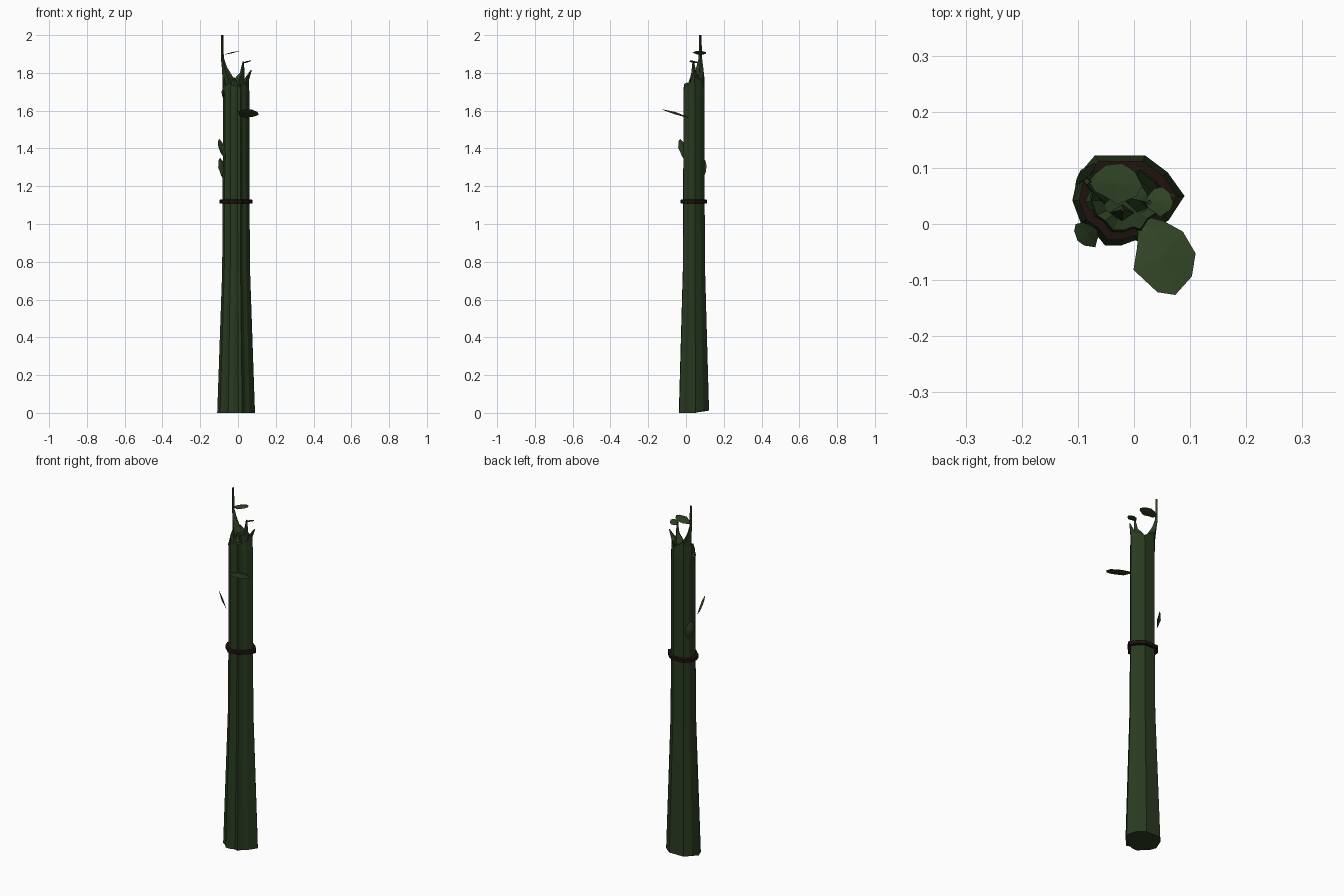
import bpy, bmesh, math
from mathutils import Vector


def material(name, rgb):
    m = bpy.data.materials.new(name)
    m.diffuse_color = (*rgb, 1)
    return m


BARK = material("bark_green", (0.022, 0.043, 0.014))
LEAF = material("leaf_green", (0.028, 0.055, 0.018))
BAND = material("band_brown", (0.014, 0.006, 0.005))


def finish(name, bm, mat):
    bmesh.ops.recalc_face_normals(bm, faces=bm.faces[:])
    me = bpy.data.meshes.new(name)
    bm.to_mesh(me)
    bm.free()
    me.materials.append(mat)
    ob = bpy.data.objects.new(name, me)
    bpy.context.collection.objects.link(ob)
    return ob


def loft(name, rings, mat, closed=False):
    bm = bmesh.new()
    vs = [[bm.verts.new(p) for p in r] for r in rings]
    n = len(rings[0])
    pairs = list(zip(vs, vs[1:])) + ([(vs[-1], vs[0])] if closed else [])
    for a, b in pairs:
        for i in range(n):
            j = (i + 1) % n
            bm.faces.new((a[i], a[j], b[j], b[i]))
    if not closed:
        bm.faces.new(vs[0])
        bm.faces.new(vs[-1])
    return finish(name, bm, mat)


# Trunk outline at the base, relative to its axis, with grooves on the front
CX, CY = -0.01, 0.042
OUTLINE = [(0.10, 0.008), (0.072, -0.035), (0.05, -0.05), (0.032, -0.078),
           (0.012, -0.071), (-0.012, -0.08), (-0.042, -0.08), (-0.062, -0.055),
           (-0.085, -0.04), (-0.10, 0.0), (-0.09, 0.045), (-0.06, 0.08),
           (0.03, 0.08), (0.07, 0.05)]


def section(z, s, heights=None):
    return [(CX + x * s, CY + y * s, heights[i] if heights else z)
            for i, (x, y) in enumerate(OUTLINE)]


# Trunk: flared base, straight upper part, broken rim and hollow top
foot = [0.012 if y > 0.04 else 0.0 for x, y in OUTLINE]
rim = [1.76, 1.75, 1.74, 1.73, 1.73, 1.73, 1.74, 1.75, 1.73, 1.75, 1.80, 1.79,
       1.75, 1.77]
loft("trunk", [section(0, 1, foot), section(0.75, 0.74), section(1.12, 0.71),
               section(1.70, 0.70), section(0, 0.66, rim),
               section(1.73, 0.45)], BARK)

# Band around the trunk
loft("band", [section(1.108, 0.70), section(1.110, 0.88),
              section(1.128, 0.88), section(1.130, 0.70)], BAND, closed=True)


# Splinters: tapering four-sided shards, stations are x, y, z, half width, half depth
def splinter(name, stations):
    rings = [[(x + w, y, z), (x, y + d, z), (x - w, y, z), (x, y - d, z)]
             for x, y, z, w, d in stations]
    loft(name, rings, BARK)


splinter("tall_splinter", [(-0.053, 0.065, 1.70, 0.03, 0.032), (-0.052, 0.068, 1.77, 0.03, 0.03),
                           (-0.072, 0.073, 1.83, 0.014, 0.018),
                           (-0.083, 0.076, 1.88, 0.008, 0.009),
                           (-0.084, 0.076, 2.0, 0.006, 0.006)])
splinter("middle_splinter", [(0.005, 0.055, 1.70, 0.035, 0.035), (0.005, 0.05, 1.765, 0.028, 0.03),
                             (0.022, 0.042, 1.80, 0.012, 0.014),
                             (0.028, 0.038, 1.86, 0.004, 0.004)])
splinter("right_splinter", [(0.037, 0.045, 1.70, 0.018, 0.03), (0.045, 0.045, 1.765, 0.014, 0.02),
                            (0.07, 0.05, 1.815, 0.003, 0.003)])
splinter("front_splinter", [(-0.022, 0.018, 1.71, 0.03, 0.02),
                            (-0.02, 0.025, 1.775, 0.003, 0.003)])
splinter("side_knot", [(-0.076, 0.04, 1.67, 0.006, 0.012), (-0.078, 0.04, 1.70, 0.01, 0.018),
                       (-0.07, 0.04, 1.73, 0.004, 0.01)])


# Leaves: ragged outline with a slightly raised and thickened middle
def leaf(name, base, tip, normal, width, thick=0.006):
    base, tip = Vector(base), Vector(tip)
    along = tip - base
    side = along.normalized().cross(Vector(normal).normalized()).normalized()
    up = side.cross(along).normalized()
    shape = [(0, 0), (0.12, 0.22), (0.3, 0.32), (0.55, 0.5), (0.9, 0.28), (1, 0.04),
             (0.85, -0.3), (0.6, -0.48), (0.3, -0.42), (0.1, -0.2)]
    bm = bmesh.new()
    ring = [bm.verts.new(base + along * t + side * s * width) for t, s in shape]
    mid = base + along * 0.5
    for k in (1.0, -0.6):
        c = bm.verts.new(mid + up * thick * k)
        for i in range(len(ring)):
            bm.faces.new((ring[i], ring[(i + 1) % len(ring)], c))
    finish(name, bm, LEAF)


leaf("large_leaf", (0.025, 0.012, 1.565), (0.078, -0.125, 1.605), (0.1, 0.25, 1), 0.118, 0.008)
leaf("left_leaf", (-0.066, -0.01, 1.345), (-0.102, -0.028, 1.45), (-1, -0.8, -0.2), 0.055)
leaf("back_leaf", (-0.078, 0.085, 1.24), (-0.094, 0.092, 1.35), (-0.8, 0.7, 0), 0.055, 0.012)
leaf("top_leaf", (-0.08, 0.075, 1.895), (0.015, 0.07, 1.917), (-0.2, 0, 1), 0.075, 0.004)
leaf("small_leaf", (0.02, 0.04, 1.852), (0.07, 0.04, 1.864), (-0.1, 0.15, 1), 0.055, 0.004)
